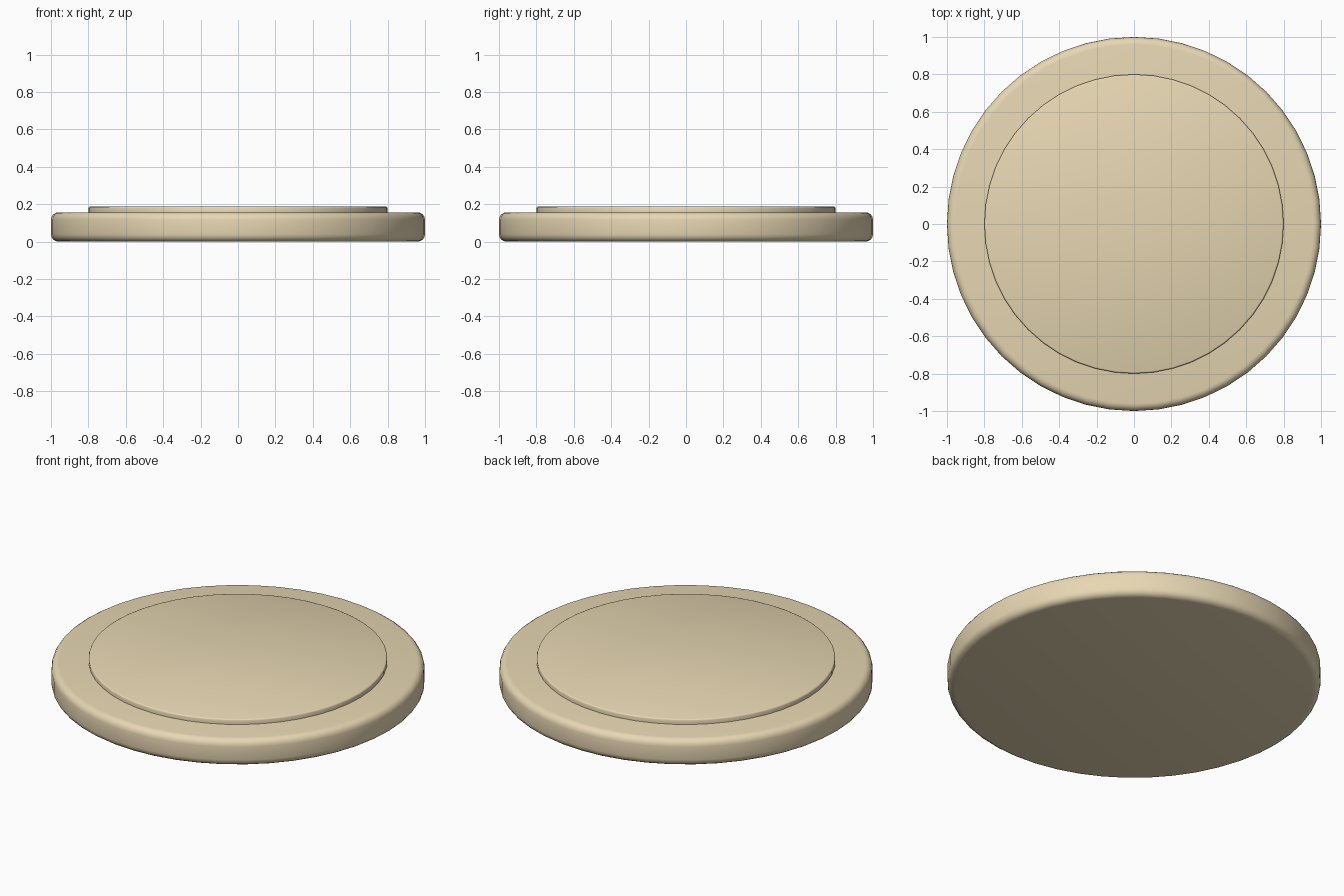
import bpy
import math

if "Cube" in bpy.data.objects:
    bpy.data.objects.remove(bpy.data.objects["Cube"])

tan = bpy.data.materials.new("tan")
tan.diffuse_color = (0.8, 0.68, 0.45, 1)
tan.use_nodes = True
tan.node_tree.nodes["Principled BSDF"].inputs["Base Color"].default_value = tan.diffuse_color


def rounded_disc(name, radius, bottom, top, bevel, segments):
    bpy.ops.mesh.primitive_cylinder_add(
        vertices=48, radius=radius, depth=top - bottom,
        location=(0, 0, (top + bottom) / 2))
    obj = bpy.context.object
    obj.name = name
    mod = obj.modifiers.new("rounded_rim", 'BEVEL')
    mod.width = bevel
    mod.segments = segments
    mod.limit_method = 'ANGLE'
    mod.angle_limit = math.radians(40)
    bpy.ops.object.modifier_apply(modifier=mod.name)
    bpy.ops.object.shade_smooth_by_angle(angle=math.radians(50))
    obj.data.materials.append(tan)
    return obj


# Wide base with soft rims
rounded_disc("base_disc", 1.0, 0.0, 0.157, 0.04, 4)

# Raised inner plate, seated slightly into the base
rounded_disc("raised_plate", 0.8, 0.13, 0.187, 0.008, 2)
